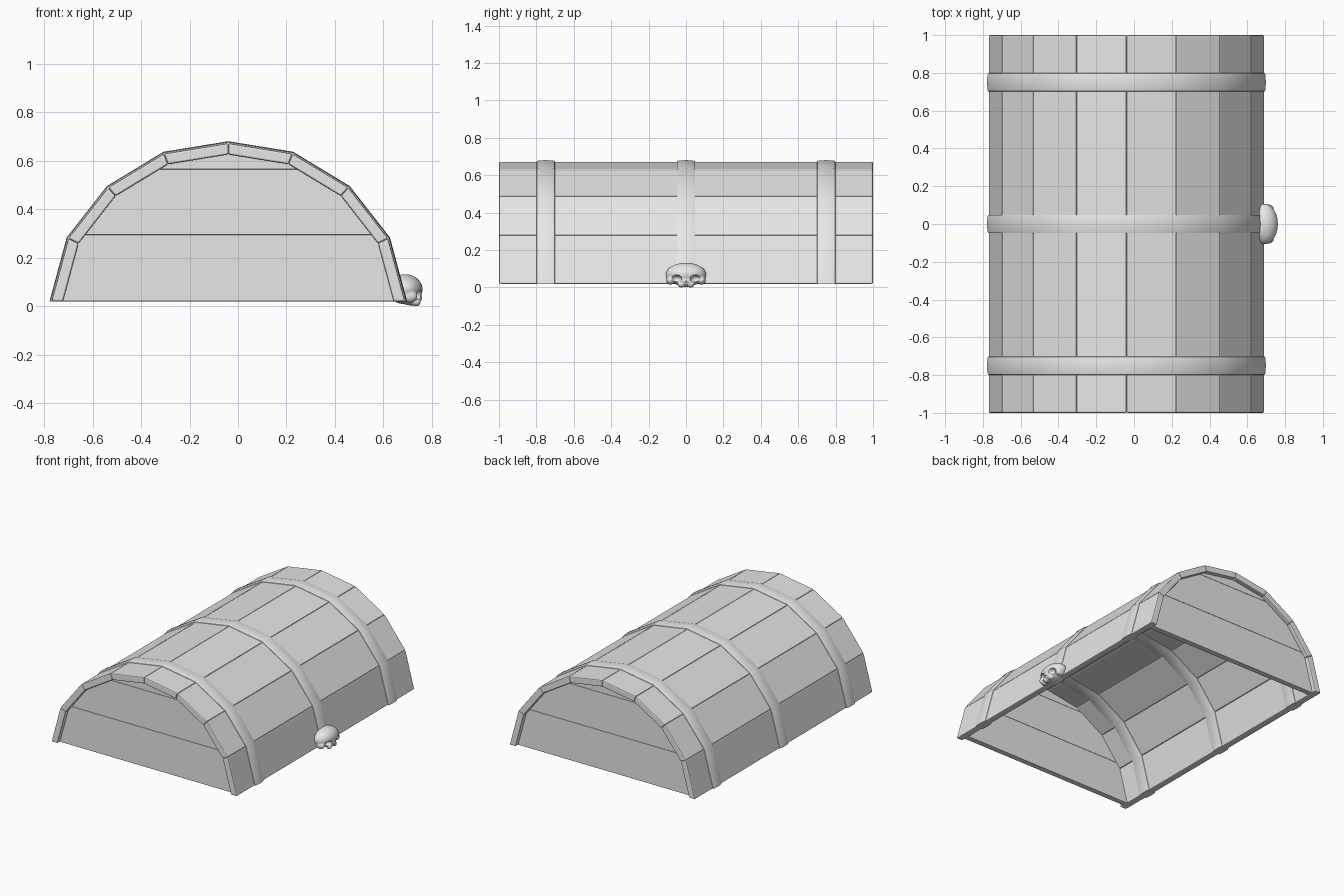
import bpy, bmesh
from math import radians
from mathutils import Vector, Matrix

if "Cube" in bpy.data.objects:
    bpy.data.objects.remove(bpy.data.objects["Cube"], do_unlink=True)

grey = bpy.data.materials.new("plain_grey")
grey.use_nodes = True
grey.diffuse_color = (0.8, 0.8, 0.8, 1)
grey.node_tree.nodes["Principled BSDF"].inputs["Base Color"].default_value = (0.8, 0.8, 0.8, 1)

CX, BASE, THICK = -0.04, 0.02, 0.046
half = [(0.73, BASE), (0.66, 0.28), (0.496, 0.49), (0.265, 0.63)]
ARCH = [Vector((-x, z)) for x, z in half] + [Vector((0, 0.673))] + \
       [Vector((x, z)) for x, z in reversed(half)]


def offset(d):
    """Arch profile moved outward by d with mitred corners and level feet."""
    result = []
    for i, p in enumerate(ARCH):
        normals = []
        for a, b in ((i - 1, i), (i, i + 1)):
            if a >= 0 and b < len(ARCH):
                s = (ARCH[b] - ARCH[a]).normalized()
                normals.append(Vector((-s.y, s.x)))
        if len(normals) == 1:
            n = normals[0]
            result.append(p + Vector((d / n.x, 0)))
        else:
            m = (normals[0] + normals[1]).normalized()
            result.append(p + m * (d / m.dot(normals[0])))
    return result


def finish(name, bm, smooth=None):
    bmesh.ops.recalc_face_normals(bm, faces=bm.faces)
    mesh = bpy.data.meshes.new(name)
    bm.to_mesh(mesh)
    bm.free()
    mesh.materials.append(grey)
    obj = bpy.data.objects.new(name, mesh)
    bpy.context.collection.objects.link(obj)
    if smooth:
        bpy.ops.object.select_all(action="DESELECT")
        obj.select_set(True)
        bpy.context.view_layer.objects.active = obj
        bpy.ops.object.shade_smooth_by_angle(angle=radians(smooth))
    return obj


def board(name, outline, y0, y1, bevel):
    """Extrude an x-z outline along y and round its edges."""
    bm = bmesh.new()
    face = bm.faces.new([bm.verts.new((CX + p[0], y0, p[1])) for p in outline])
    new = bmesh.ops.extrude_face_region(bm, geom=[face])["geom"]
    bmesh.ops.translate(bm, vec=(0, y1 - y0, 0),
                        verts=[v for v in new if isinstance(v, bmesh.types.BMVert)])
    obj = finish(name, bm)
    mod = obj.modifiers.new("rounded_edges", "BEVEL")
    mod.width = bevel
    mod.segments = 2
    return obj


# Curved roof planks
inner = offset(-THICK)
for i in range(len(ARCH) - 1):
    board(f"roof_plank_{i + 1}", [ARCH[i], ARCH[i + 1], inner[i + 1], inner[i]], -1, 1, 0.007)

# End panels, three horizontal boards each
middle = offset(-THICK * 0.6)


def half_width(z):
    for a, b in zip(middle[4:], middle[5:]):
        if b.y <= z <= a.y:
            return a.x + (b.x - a.x) * (a.y - z) / (a.y - b.y)
    return 0


top = middle[4].y
levels = [BASE, 0.295, 0.565, top]
for side, y0 in (("front", -0.97), ("back", 0.93)):
    for i, (lo, hi) in enumerate(zip(levels, levels[1:])):
        right = [(half_width(lo), lo)]
        right += [(p.x, p.y) for p in reversed(middle[5:]) if lo < p.y < hi]
        if hi < top:
            right.append((half_width(hi), hi))
            left = [(-x, z) for x, z in reversed(right)]
        else:
            left = [(0, top)] + [(-x, z) for x, z in reversed(right)]
        board(f"{side}_end_board_{i + 1}", right + left, y0, y0 + 0.04, 0.003)

# Bands wrapping the planks, gently rounded outside and inside
crown = [(-0.05, -0.004), (-0.047, 0.003), (-0.035, 0.006), (0, 0.008),
         (0.035, 0.006), (0.047, 0.003), (0.05, -0.004)]
section = crown + [(y, -THICK - h) for y, h in reversed(crown)]
for name, y in (("front_band", -0.75), ("middle_band", 0), ("back_band", 0.75)):
    bm = bmesh.new()
    rows = [[bm.verts.new((CX + p.x, y + dy, p.y)) for p in offset(h)] for dy, h in section]
    for a, b in zip(rows, rows[1:] + rows[:1]):
        for i in range(len(ARCH) - 1):
            bm.faces.new((a[i], a[i + 1], b[i + 1], b[i]))
    for end in (0, -1):
        bm.faces.new([row[end] for row in rows])
    finish(name, bm, 50)


# Skull clasp
def blobs(name, parts):
    bm = bmesh.new()
    for place, size in parts:
        m = Matrix.Translation(place) @ Matrix.Diagonal((*size, 1))
        bmesh.ops.create_uvsphere(bm, u_segments=24, v_segments=14, radius=1, matrix=m)
    return finish(name, bm, 60)


skull_parts = [((0.69, 0, 0.07), (0.072, 0.108, 0.062)),
               ((0.715, 0, 0.035), (0.045, 0.05, 0.032))]
hollows = [((0.775, 0, 0.022), (0.025, 0.011, 0.017))]
for s in (-1, 1):
    skull_parts += [((0.705, s * 0.083, 0.04), (0.035, 0.022, 0.025)),
                    ((0.735, s * 0.025, 0.018), (0.02, 0.02, 0.018))]
    hollows.append(((0.76, s * 0.052, 0.046), (0.04, 0.03, 0.022)))
skull = blobs("skull_clasp", skull_parts)
cutter = blobs("socket_cutter", hollows)
cutter.hide_render = True
cutter.hide_viewport = True
remesh = skull.modifiers.new("blend", "REMESH")
remesh.mode = "VOXEL"
remesh.voxel_size = 0.005
remesh.use_smooth_shade = True
cut = skull.modifiers.new("sockets", "BOOLEAN")
cut.operation = "DIFFERENCE"
cut.solver = "EXACT"
cut.object = cutter
# Keep the smoothing step last so the socket rims stay crisp
for mod in [m for m in skull.modifiers if m.type == "NODES"]:
    skull.modifiers.move(skull.modifiers.find(mod.name), len(skull.modifiers) - 1)
